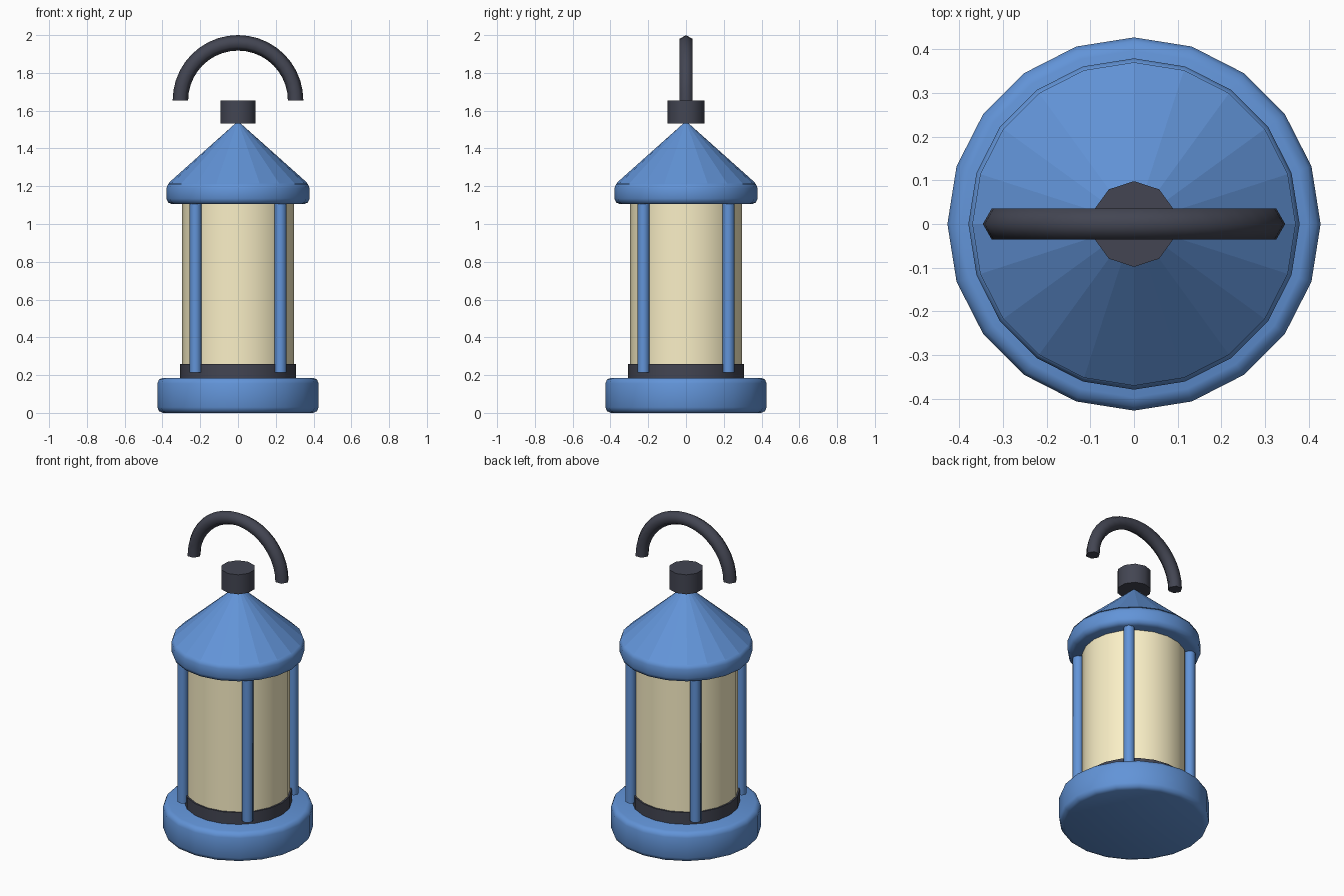
import bpy, bmesh
from math import sin, cos, pi, radians

if "Cube" in bpy.data.objects:
    bpy.data.objects.remove(bpy.data.objects["Cube"])


def material(name, rgb):
    m = bpy.data.materials.new(name)
    m.diffuse_color = (*rgb, 1)
    m.use_nodes = True
    m.node_tree.nodes["Principled BSDF"].inputs["Base Color"].default_value = m.diffuse_color
    return m


BLUE = material("blue_paint", (0.122, 0.296, 0.686))
DARK = material("dark_metal", (0.056, 0.060, 0.085))
CREAM = material("cream_glass", (0.96, 0.87, 0.57))


def finish(ob, name, mat, angle=50):
    ob.name = ob.data.name = name
    ob.data.materials.append(mat)
    bpy.ops.object.select_all(action='DESELECT')
    ob.select_set(True)
    bpy.context.view_layer.objects.active = ob
    if angle:
        bpy.ops.object.shade_smooth_by_angle(angle=radians(angle))
    return ob


def cylinder(name, mat, r, z0, z1, sides=20, x=0, y=0, bevel=0):
    bpy.ops.mesh.primitive_cylinder_add(vertices=sides, radius=r, depth=z1 - z0,
                                        location=(x, y, (z0 + z1) / 2))
    ob = bpy.context.object
    if bevel:
        mod = ob.modifiers.new("rounded_rims", 'BEVEL')
        mod.width = bevel
        mod.segments = 2
        mod.limit_method = 'ANGLE'
        mod.angle_limit = radians(40)
        bpy.ops.object.modifier_apply(modifier=mod.name)
    return finish(ob, name, mat)


# Body, from the base up
cylinder("base", BLUE, 0.427, 0, 0.186, bevel=0.03)
cylinder("glass_seat", DARK, 0.306, 0.17, 0.26)
cylinder("glass", CREAM, 0.296, 0.25, 1.115)
cylinder("roof_rim", BLUE, 0.379, 1.105, 1.22, bevel=0.03)

# Four corner posts
for i in range(4):
    a = pi / 4 + i * pi / 2
    cylinder(f"post_{i + 1}", BLUE, 0.032, 0.215, 1.12, sides=8,
             x=0.318 * cos(a), y=0.318 * sin(a))

# Faceted roof cone and the cap on its tip
bpy.ops.mesh.primitive_cone_add(vertices=20, radius1=0.37, radius2=0, depth=0.33,
                                location=(0, 0, 1.38))
finish(bpy.context.object, "roof", BLUE, angle=0)
cylinder("roof_cap", DARK, 0.098, 1.533, 1.655, sides=10)

# Hook handle: hexagonal section swept over a half circle
bm = bmesh.new()
STEPS, R, r, Z = 20, 0.305, 0.041, 1.654
rings = []
for i in range(STEPS + 1):
    a = pi * i / STEPS
    ring = []
    for k in range(6):
        d = R + r * cos(k * pi / 3)
        ring.append(bm.verts.new((d * cos(a), r * sin(k * pi / 3), Z + d * sin(a))))
    rings.append(ring)
for p, q in zip(rings, rings[1:]):
    for k in range(6):
        n = (k + 1) % 6
        bm.faces.new((p[k], p[n], q[n], q[k]))
bm.faces.new(rings[0])
bm.faces.new(rings[-1])
bmesh.ops.recalc_face_normals(bm, faces=bm.faces)
mesh = bpy.data.meshes.new("handle")
bm.to_mesh(mesh)
bm.free()
handle = bpy.data.objects.new("handle", mesh)
bpy.context.collection.objects.link(handle)
finish(handle, "handle", DARK, angle=75)
